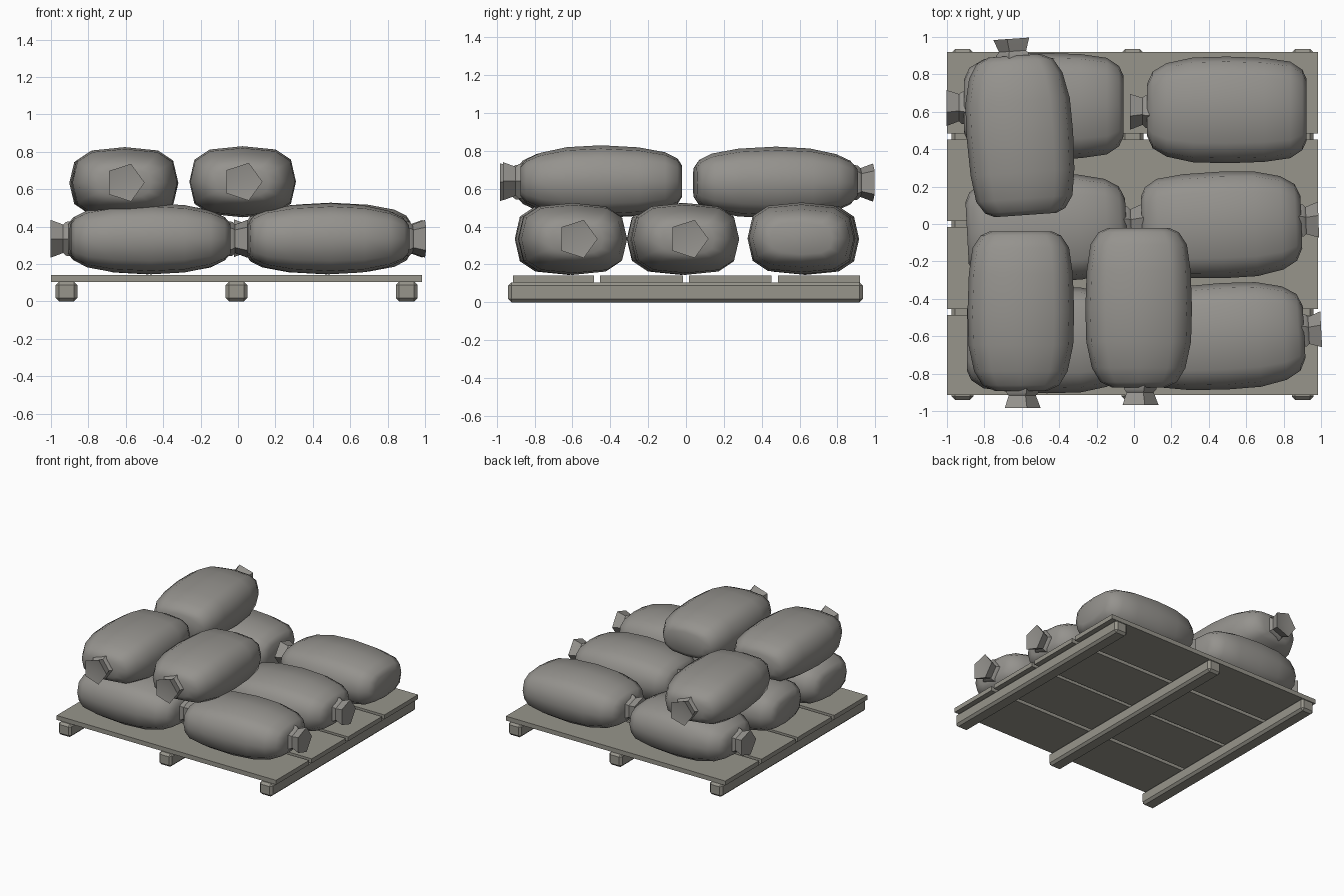
import bpy, bmesh, math
from mathutils import Matrix

if "Cube" in bpy.data.objects:
    bpy.data.objects.remove(bpy.data.objects["Cube"])

def material(name, rgb):
    m = bpy.data.materials.new(name)
    m.diffuse_color = (*rgb, 1)
    m.use_nodes = True
    m.node_tree.nodes["Principled BSDF"].inputs["Base Color"].default_value = m.diffuse_color
    return m

SACK = material("sack_cloth", (0.30, 0.29, 0.27))
WOOD = material("weathered_wood", (0.31, 0.30, 0.26))

def new_object(name, bm, mat):
    bmesh.ops.recalc_face_normals(bm, faces=bm.faces)
    me = bpy.data.meshes.new(name)
    bm.to_mesh(me)
    bm.free()
    me.materials.append(mat)
    ob = bpy.data.objects.new(name, me)
    bpy.context.collection.objects.link(ob)
    return ob

def box(name, x0, x1, y0, y1, z0, z1, bevel=0):
    bm = bmesh.new()
    bmesh.ops.create_cube(bm, size=1)
    for v in bm.verts:
        v.co = ((x0 + x1) / 2 + v.co.x * (x1 - x0),
                (y0 + y1) / 2 + v.co.y * (y1 - y0),
                (z0 + z1) / 2 + v.co.z * (z1 - z0))
    if bevel:
        bmesh.ops.bevel(bm, geom=bm.edges[:], offset=bevel, segments=1, affect='EDGES')
    return new_object(name, bm, WOOD)

def loft(bm, rings, cap_start=True, cap_end=True):
    loops = [[bm.verts.new(p) for p in r] for r in rings]
    n = len(loops[0])
    for a, b in zip(loops, loops[1:]):
        for i in range(n):
            j = (i + 1) % n
            bm.faces.new((a[i], a[j], b[j], b[i]))
    if cap_start:
        bm.faces.new(loops[0])
    if cap_end:
        bm.faces.new(loops[-1])
    return loops

def squarish(x, hw, hh, n=12, power=2.9):
    # superellipse section across the sack
    pts = []
    for i in range(n):
        a = 2 * math.pi * i / n
        c, s = math.cos(a), math.sin(a)
        pts.append((x, hw * math.copysign(abs(c) ** (2 / power), c),
                    hh * math.copysign(abs(s) ** (2 / power), s)))
    return pts

def pentagon(x, r):
    return [(x, r * math.cos(2 * math.pi * i / 5), r * math.sin(2 * math.pi * i / 5))
            for i in range(5)]

# stations along the sack: position, half width, half height
BODY = [(-0.428, 0.165, 0.085), (-0.405, 0.215, 0.12), (-0.34, 0.258, 0.153),
        (-0.2, 0.278, 0.179), (0.0, 0.285, 0.19), (0.18, 0.28, 0.18),
        (0.32, 0.25, 0.15), (0.395, 0.205, 0.115), (0.425, 0.14, 0.08)]
NECK = [(0.40, 0.10), (0.435, 0.095), (0.45, 0.08), (0.462, 0.085), (0.517, 0.106)]

def sack(name, x, y, z, deg):
    bm = bmesh.new()
    loft(bm, [squarish(*s) for s in BODY])
    loops = loft(bm, [pentagon(*s) for s in NECK], cap_end=False)
    # slightly sunken neck opening
    tip = bm.verts.new((0.50, 0, 0))
    last = loops[-1]
    for i in range(5):
        bm.faces.new((last[i], last[(i + 1) % 5], tip))
    bm.transform(Matrix.Translation((x, y, z)) @ Matrix.Rotation(math.radians(deg), 4, 'Z'))
    ob = new_object(name, bm, SACK)
    bpy.ops.object.select_all(action='DESELECT')
    ob.select_set(True)
    bpy.context.view_layer.objects.active = ob
    bpy.ops.object.shade_smooth_by_angle(angle=math.radians(50))

# pallet: three runners and four deck planks
for i, x in enumerate((-0.917, -0.008, 0.902)):
    box(f"pallet_runner_{i + 1}", x - 0.058, x + 0.058, -0.94, 0.935, 0, 0.106, 0.018)
for i, (y0, y1) in enumerate(((-0.915, -0.487), (-0.455, -0.015), (0.015, 0.453), (0.485, 0.92))):
    box(f"pallet_plank_{i + 1}", -1.0, 0.985, y0, y1, 0.105, 0.141)

# lower layer of six sacks, then three lying across them
sack("lower_sack_front_left", -0.465, -0.62, 0.335, 0)
sack("lower_sack_front_right", 0.485, -0.60, 0.335, 3)
sack("lower_sack_middle_left", -0.465, -0.025, 0.335, 3)
sack("lower_sack_middle_right", 0.47, -0.005, 0.335, 2)
sack("lower_sack_back_left", -0.485, 0.63, 0.335, 180)
sack("lower_sack_back_right", 0.495, 0.61, 0.338, 180)
sack("upper_sack_front_left", -0.605, -0.467, 0.635, -90)
sack("upper_sack_front_middle", 0.025, -0.45, 0.64, -90)
sack("upper_sack_back_left", -0.61, 0.475, 0.633, 94)
